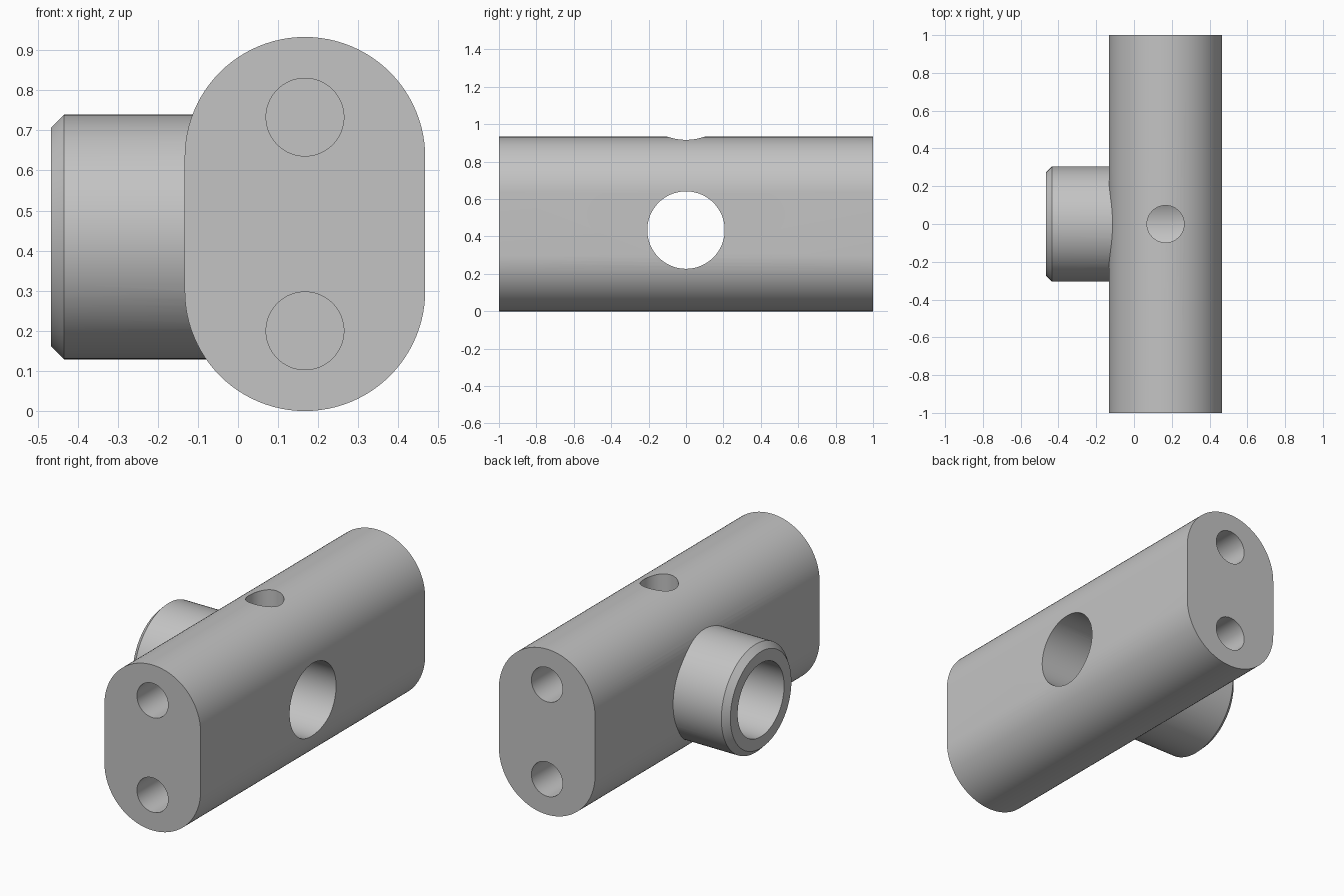
import bpy
import bmesh
import math
from mathutils import Matrix, Vector

cube = bpy.data.objects.get("Cube")
if cube:
    bpy.data.objects.remove(cube, do_unlink=True)

grey = bpy.data.materials.new("machined grey")
grey.use_nodes = True
colour = (0.55, 0.55, 0.55, 1)
grey.diffuse_color = colour
grey.node_tree.nodes["Principled BSDF"].inputs["Base Color"].default_value = colour

SEGMENTS = 96
BODY_X = 0.167      # centre line of the body
MID_Z = 0.4665      # middle height of the body
BORE_Z = 0.434      # height of the cross bore
ROUND = 0.3         # radius of the rounded top and bottom


def make_object(name, bm):
    bmesh.ops.recalc_face_normals(bm, faces=bm.faces)
    mesh = bpy.data.meshes.new(name)
    bm.to_mesh(mesh)
    bm.free()
    mesh.materials.append(grey)
    obj = bpy.data.objects.new(name, mesh)
    bpy.context.collection.objects.link(obj)
    return obj


def turned(name, centre, axis, stations):
    """Solid of revolution: stations are (distance along axis, radius)."""
    bm = bmesh.new()
    turn = Vector((0, 0, 1)).rotation_difference(Vector(axis)).to_matrix().to_4x4()
    place = Matrix.Translation(centre) @ turn
    rings = []
    for dist, radius in stations:
        angles = [math.tau * i / SEGMENTS for i in range(SEGMENTS)]
        rings.append([bm.verts.new(place @ Vector((radius * math.cos(a), radius * math.sin(a), dist)))
                      for a in angles])
    for low, high in zip(rings, rings[1:]):
        for i in range(SEGMENTS):
            j = (i + 1) % SEGMENTS
            bm.faces.new((low[i], low[j], high[j], high[i]))
    bm.faces.new(rings[0])
    bm.faces.new(rings[-1])
    return make_object(name, bm)


def combine(target, tool, operation):
    mod = target.modifiers.new(tool.name, 'BOOLEAN')
    mod.operation = operation
    mod.solver = 'EXACT'
    mod.object = tool
    bpy.context.view_layer.objects.active = target
    bpy.ops.object.modifier_apply(modifier=mod.name)
    bpy.data.objects.remove(tool, do_unlink=True)


# Body: rounded-end bar running front to back
bm = bmesh.new()
section = []
half = SEGMENTS // 2
for side in (0, 1):
    centre_z = MID_Z + (MID_Z - ROUND) * (1 if side == 0 else -1)
    for i in range(half + 1):
        a = math.pi * (side + i / half)
        section.append(bm.verts.new((BODY_X + ROUND * math.cos(a), -1, centre_z + ROUND * math.sin(a))))
end = bm.faces.new(section)
extruded = bmesh.ops.extrude_face_region(bm, geom=[end], use_keep_orig=True)
bmesh.ops.translate(bm, vec=(0, 2, 0),
                    verts=[v for v in extruded["geom"] if isinstance(v, bmesh.types.BMVert)])
body = make_object("manifold_body", bm)

# Side spigot with a chamfered mouth
spigot = turned("side_spigot", (0, 0, BORE_Z), (-1, 0, 0),
                [(-0.15, 0.305), (0.434, 0.305), (0.467, 0.272)])
combine(body, spigot, 'UNION')

# Cross bore through body and spigot
combine(body, turned("cross_bore", (0, 0, BORE_Z), (1, 0, 0), [(-1, 0.207), (1, 0.207)]), 'DIFFERENCE')

# Top port opening into the bore
combine(body, turned("top_port", (BODY_X, 0, BORE_Z), (0, 0, 1), [(0, 0.098), (1, 0.098)]), 'DIFFERENCE')

# Blind mounting holes in both ends
for y in (-1, 1):
    for z in (MID_Z - 0.2665, MID_Z + 0.2665):
        hole = turned("mounting_hole", (BODY_X, y, z), (0, -y, 0), [(-0.1, 0.097), (0.5, 0.097)])
        combine(body, hole, 'DIFFERENCE')

bpy.ops.object.select_all(action='DESELECT')
body.select_set(True)
bpy.context.view_layer.objects.active = body
bpy.ops.object.shade_smooth_by_angle(angle=math.radians(30))
